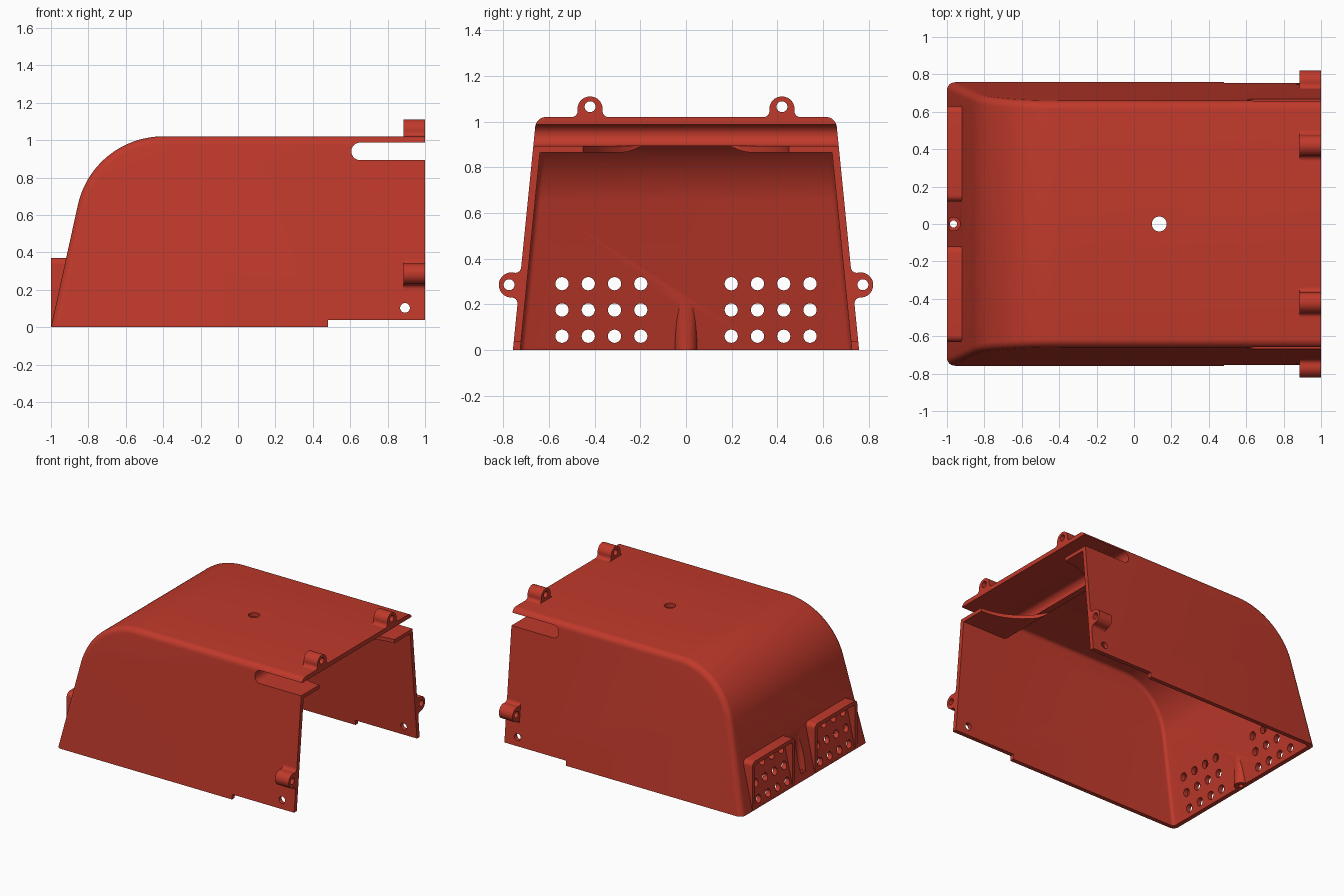
import bpy, bmesh, math
from mathutils import Matrix, Vector

if "Cube" in bpy.data.objects:
    bpy.data.objects.remove(bpy.data.objects["Cube"])

red = bpy.data.materials.new("brick red")
red.diffuse_color = (0.527, 0.041, 0.024, 1)
red.use_nodes = True
red.node_tree.nodes["Principled BSDF"].inputs["Base Color"].default_value = red.diffuse_color
SLOPE, T, R = 0.22, 0.032, 0.467      # rear wall lean, wall thickness, roof arc radius
CX, TOP = -0.4, 1.02


def half_width(z, inset=0.0):
    return 0.758 - 0.1 * z - inset


def make(name, bm):
    bmesh.ops.recalc_face_normals(bm, faces=bm.faces[:])
    me = bpy.data.meshes.new(name)
    bm.to_mesh(me)
    bm.free()
    ob = bpy.data.objects.new(name, me)
    bpy.context.collection.objects.link(ob)
    me.materials.append(red)
    return ob


def boolean(target, op, other):
    mod = target.modifiers.new("b", 'BOOLEAN')
    mod.operation, mod.object, mod.solver = op, other, 'EXACT'
    bpy.context.view_layer.objects.active = target
    bpy.ops.object.modifier_apply(modifier="b")
    bpy.data.objects.remove(other)


def const(v):
    return lambda z: v


def prism(name, pts, lo, hi, axis='Y'):
    """Extrude a (u, z) outline along X or Y between the functions lo(z) and hi(z)."""
    bm = bmesh.new()
    place = (lambda u, d, z: (u, d, z)) if axis == 'Y' else (lambda u, d, z: (d, u, z))
    a = [bm.verts.new(place(u, lo(z), z)) for u, z in pts]
    b = [bm.verts.new(place(u, hi(z), z)) for u, z in pts]
    bm.faces.new(a)
    bm.faces.new(b[::-1])
    n = len(pts)
    for i in range(n):
        bm.faces.new((a[i], b[i], b[(i + 1) % n], a[(i + 1) % n]))
    return make(name, bm)


def cylinders(name, items, axis, lo, hi, segs=32):
    """Disjoint cylinders; items = (centre u, centre v, radius)."""
    bm = bmesh.new()
    rot = {'X': Matrix.Rotation(math.pi / 2, 4, 'Y'),
           'Y': Matrix.Rotation(math.pi / 2, 4, 'X'), 'Z': Matrix()}[axis]
    m = (lo + hi) / 2
    for u, v, r in items:
        c = {'X': (m, u, v), 'Y': (u, m, v), 'Z': (u, v, m)}[axis]
        bmesh.ops.create_cone(bm, cap_ends=True, segments=segs, radius1=r, radius2=r,
                              depth=hi - lo, matrix=Matrix.Translation(c) @ rot)
    return make(name, bm)


def body(name, t, zlo, xhi, r, steps=6, n=28):
    """Solid hood shape shrunk by t, its side rims rounded by r, lofted across y."""
    lean = math.atan(SLOPE)
    bm = bmesh.new()
    rows = []
    angles = [math.pi / 2 * i / steps for i in range(steps + 1)]
    for side, seq in ((-1, angles[::-1]), (1, angles)):
        for a in seq:
            d, yin = t + r * (1 - math.cos(a)), t + r * (1 - math.sin(a))
            pts = [(-1 + SLOPE * zlo + d / math.cos(lean), zlo)]
            for i in range(n + 1):
                b = math.pi - lean - (math.pi / 2 - lean) * i / n
                pts.append((CX + (R - d) * math.cos(b), TOP - R + (R - d) * math.sin(b)))
            pts.append((xhi, TOP - d))
            rows.append([bm.verts.new((x, side * half_width(z, yin), z)) for x, z in pts])
    for p, q in zip(rows, rows[1:]):
        for i in range(len(p) - 1):
            bm.faces.new((p[i], p[i + 1], q[i + 1], q[i]))
    c0, c1 = [bm.verts.new((xhi, s * half_width(zlo, t), zlo)) for s in (-1, 1)]
    bm.faces.new(rows[0] + [c0])
    bm.faces.new(rows[-1] + [c1])
    bm.faces.new([p[0] for p in rows] + [c1, c0])
    bm.faces.new([p[-1] for p in rows] + [c1, c0])
    return make(name, bm)


def arc(cx, cz, r, a0, a1, n=12):
    return [(cx + r * math.cos(math.radians(a0 + (a1 - a0) * i / n)),
             cz + r * math.sin(math.radians(a0 + (a1 - a0) * i / n))) for i in range(n + 1)]


def round_top(y0, y1, z0, z1, r):
    """Rectangle outline with rounded upper corners."""
    return [(y0, z0), (y1, z0)] + arc(y1 - r, z1 - r, r, 0, 90, 6) + arc(y0 + r, z1 - r, r, 90, 180, 6)


# hollow hood, open underneath and at the right end
cover = body("cover", 0, 0, 1, 0.042)
boolean(cover, 'DIFFERENCE', body("cavity", T, -0.1, 1.1, 0.025))

# inner ledge around the side slot, with a round bite in its middle
ledge = prism("ledge", arc(0.653, 0.94, 0.075, 270, 180) + [(0.578, 1.0), (1, 1.0), (1, 0.865)],
              lambda z: -half_width(z, 0.012), lambda z: half_width(z, 0.012))
boolean(ledge, 'DIFFERENCE', cylinders("bite", [(1, 0, 0.45)], 'Z', 0.7, 0.8935, 64))
boolean(cover, 'UNION', ledge)
boolean(cover, 'DIFFERENCE',
        prism("slot", arc(0.653, 0.94, 0.047, 270, 90, 20) + [(1.1, 0.987), (1.1, 0.893)],
              const(-0.9), const(0.9)))

# vent frames on the rear wall
for s in (-1, 1):
    y0, y1 = sorted((s * 0.12, s * 0.63))
    frame = prism("vent_frame", round_top(y0, y1, 0, 0.37, 0.035),
                  const(-1), lambda z: -0.985 + SLOPE * z, 'X')
    boolean(frame, 'DIFFERENCE',
            prism("recess", round_top(y0 + 0.03, y1 - 0.03, -0.1, 0.34, 0.015),
                  const(-1.1), lambda z: -1.003 + SLOPE * z, 'X'))
    boolean(cover, 'UNION', frame)

# screw boss inside the rear wall
boss = cylinders("boss", [(-0.965, 0, 0.048)], 'Z', 0, 0.3)
boolean(boss, 'INTERSECT', body("limit", 0.002, -0.1, 1, 0.04))
boolean(cover, 'UNION', boss)
boolean(cover, 'DIFFERENCE', cylinders("counterbore", [(-0.965, 0, 0.036)], 'Z', 0.05, 0.45))
boolean(cover, 'DIFFERENCE', cylinders("screw_hole", [(-0.965, 0, 0.019)], 'Z', -0.1, 0.2))

# vent holes, roof hole, side holes and lower edge step
grid = [(s * (0.198 + 0.115 * i), 0.06 + 0.115 * j, 0.029)
        for s in (-1, 1) for i in range(4) for j in range(3)]
boolean(cover, 'DIFFERENCE', cylinders("vent_holes", grid, 'X', -1.2, -0.8, 24))
boolean(cover, 'DIFFERENCE', cylinders("roof_hole", [(0.135, 0, 0.04)], 'Z', 0.9, 1.1))
boolean(cover, 'DIFFERENCE', cylinders("side_holes", [(0.893, 0.103, 0.026)], 'Y', -0.9, 0.9))
boolean(cover, 'DIFFERENCE', prism("step", [(0.48, -0.1), (0.48, 0.037), (1.1, 0.037), (1.1, -0.1)],
                                   const(-0.9), const(0.9)))


def lug(name, y, z, tilt):
    """Eyelet with flared foot; (y, z) is on the wall, tilt turns it outward."""
    b, r, c = 0.08, 0.055, 0.035
    f = (b * b + c * c - r * r) / (2 * (r + c))       # flare radius tangent to the eye
    a = math.degrees(math.atan2(c - f, b))
    right = arc(b, f, f, 270, 180 - a, 6)             # foot up to the eye
    right = [(u, v) for u, v in right]
    eye = arc(0, c, r, -a, 180 + a, 24)
    left = [(-u, v) for u, v in reversed(right)]
    outline = [(b, -0.015)] + right + eye[1:-1] + left + [(-b, -0.015)]
    ob = prism(name, outline, const(0.885), const(1.0))
    boolean(ob, 'DIFFERENCE', cylinders("eye_hole", [(0, 0.045, 0.024)], 'Y', 0.8, 1.1, 24))
    ct, st = math.cos(tilt), math.sin(tilt)
    for v in ob.data.vertices:
        u, x, w = v.co
        v.co = Vector((x, y + u * ct + w * st, z - u * st + w * ct))
    bm = bmesh.new()
    bm.from_mesh(ob.data)
    bmesh.ops.recalc_face_normals(bm, faces=bm.faces[:])
    bm.to_mesh(ob.data)
    bm.free()


# mounting eyelets on the roof and the sides
wall_tilt = math.pi / 2 - math.atan(0.1)
for s, side in ((-1, "front"), (1, "back")):
    lug("roof_lug_" + side, s * 0.42, TOP, 0)
    lug("side_lug_" + side, s * half_width(0.281), 0.281, s * wall_tilt)

for ob in bpy.context.scene.objects:
    ob.select_set(True)
bpy.context.view_layer.objects.active = cover
bpy.ops.object.shade_smooth_by_angle(angle=math.radians(30))
